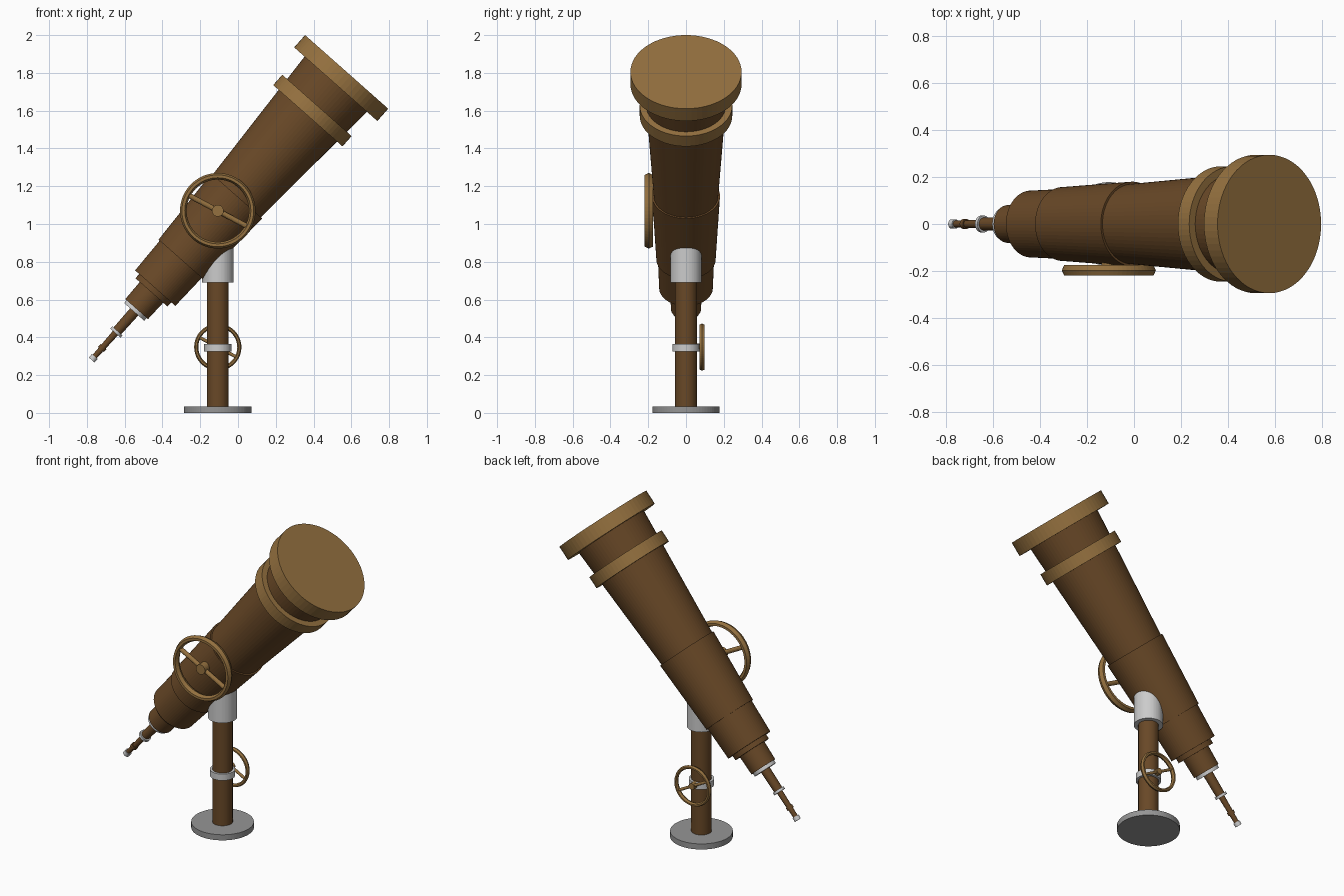
import bpy, bmesh, math
from mathutils import Matrix, Vector

if "Cube" in bpy.data.objects:
    bpy.data.objects.remove(bpy.data.objects["Cube"])


def material(name, rgb):
    m = bpy.data.materials.new(name)
    m.diffuse_color = (*rgb, 1)
    m.use_nodes = True
    m.node_tree.nodes["Principled BSDF"].inputs["Base Color"].default_value = m.diffuse_color
    return m


WOOD = material("dark_wood", (0.14, 0.065, 0.02))
BRASS = material("brass", (0.30, 0.165, 0.05))
IRON = material("iron", (0.30, 0.30, 0.30))


def lathe(name, profile, frame, mat=None, loop=False, segs=64):
    """Spin (radius, height) points about the frame's z axis; open profiles get end caps."""
    bm = bmesh.new()
    rings = []
    for r, h in profile:
        rings.append([bm.verts.new((r * math.cos(2 * math.pi * i / segs),
                                    r * math.sin(2 * math.pi * i / segs), h))
                      for i in range(segs)])
    pairs = list(zip(rings, rings[1:]))
    if loop:
        pairs.append((rings[-1], rings[0]))
    else:
        bm.faces.new(rings[0])
        bm.faces.new(rings[-1])
    for a, b in pairs:
        for i in range(segs):
            j = (i + 1) % segs
            bm.faces.new((a[i], a[j], b[j], b[i]))
    bmesh.ops.recalc_face_normals(bm, faces=bm.faces)
    mesh = bpy.data.meshes.new(name)
    bm.to_mesh(mesh)
    bm.free()
    if mat:
        mesh.materials.append(mat)
    ob = bpy.data.objects.new(name, mesh)
    ob.matrix_world = frame
    bpy.context.collection.objects.link(ob)
    return ob


# Stand
PX = -0.107
stand = Matrix.Translation((PX, 0, 0))
lathe("base_plate", [(0.178, 0), (0.178, 0.035)], stand, IRON)
lathe("post", [(0.058, 0.03), (0.058, 0.72)], stand, WOOD)
lathe("post_collar", [(0.072, 0.325), (0.072, 0.365)], stand)
lathe("mount_socket", [(0.083, 0.69), (0.083, 1.0)], stand)

# Telescope sections along the tilted axis: name, start, end, start radius, end radius, material
axis = Vector((0.663, 0, 0.749)).normalized()
tilt = Matrix.Translation((-0.775, 0, 0.28)) @ Vector((0, 0, 1)).rotation_difference(axis).to_matrix().to_4x4()
sections = [
    ("eyepiece", 0.0, 0.025, 0.020, 0.020, None),
    ("eyepiece_tube", 0.02, 0.20, 0.014, 0.018, WOOD),
    ("eyepiece_ring", 0.075, 0.095, 0.021, 0.021, WOOD),
    ("draw_tube_ring", 0.190, 0.206, 0.036, 0.036, None),
    ("draw_tube", 0.20, 0.35, 0.027, 0.029, WOOD),
    ("rear_tube_ring", 0.340, 0.361, 0.071, 0.071, None),
    ("rear_tube", 0.360, 0.49, 0.080, 0.083, WOOD),
    ("rear_step", 0.478, 0.52, 0.113, 0.113, WOOD),
    ("rear_barrel", 0.508, 0.72, 0.142, 0.149, WOOD),
    ("middle_barrel", 0.712, 1.16, 0.157, 0.180, WOOD),
    ("front_barrel", 1.15, 1.96, 0.170, 0.221, WOOD),
    ("front_band", 1.727, 1.80, 0.245, 0.245, BRASS),
    ("front_cap", 1.95, 2.037, 0.294, 0.294, BRASS),
]
for name, s0, s1, r0, r1, mat in sections:
    lathe(name, [(r0, s0), (r1, s1)], tilt, mat)


# Hand wheels: faceted rim, one cross bar and a hub
def hand_wheel(name, centre, radius, hub_back):
    k = radius / 0.2
    frame = Matrix.Translation(centre) @ Matrix.Rotation(math.radians(90), 4, 'X')
    rim = [(0.2, 0), (0.19, 0.022), (0.175, 0.022), (0.165, 0),
           (0.175, -0.022), (0.19, -0.022)]
    lathe(name + "_rim", [(r * k, h * k) for r, h in rim], frame, BRASS, loop=True)
    ends = sorted((hub_back, -math.copysign(0.022 * k, hub_back)))
    lathe(name + "_hub", [(0.031 * k, h) for h in ends], frame, BRASS, segs=24)
    bar = (frame @ Matrix.Rotation(math.radians(-28), 4, 'Z')
           @ Matrix.Rotation(math.radians(90), 4, 'Y'))
    lathe(name + "_spoke", [(0.014 * k, -0.176 * k), (0.014 * k, 0.176 * k)], bar, BRASS, segs=12)


hand_wheel("tilt_wheel", (PX, -0.197, 1.07), 0.2, -0.04)
hand_wheel("post_wheel", (PX, 0.085, 0.348), 0.125, 0.03)
